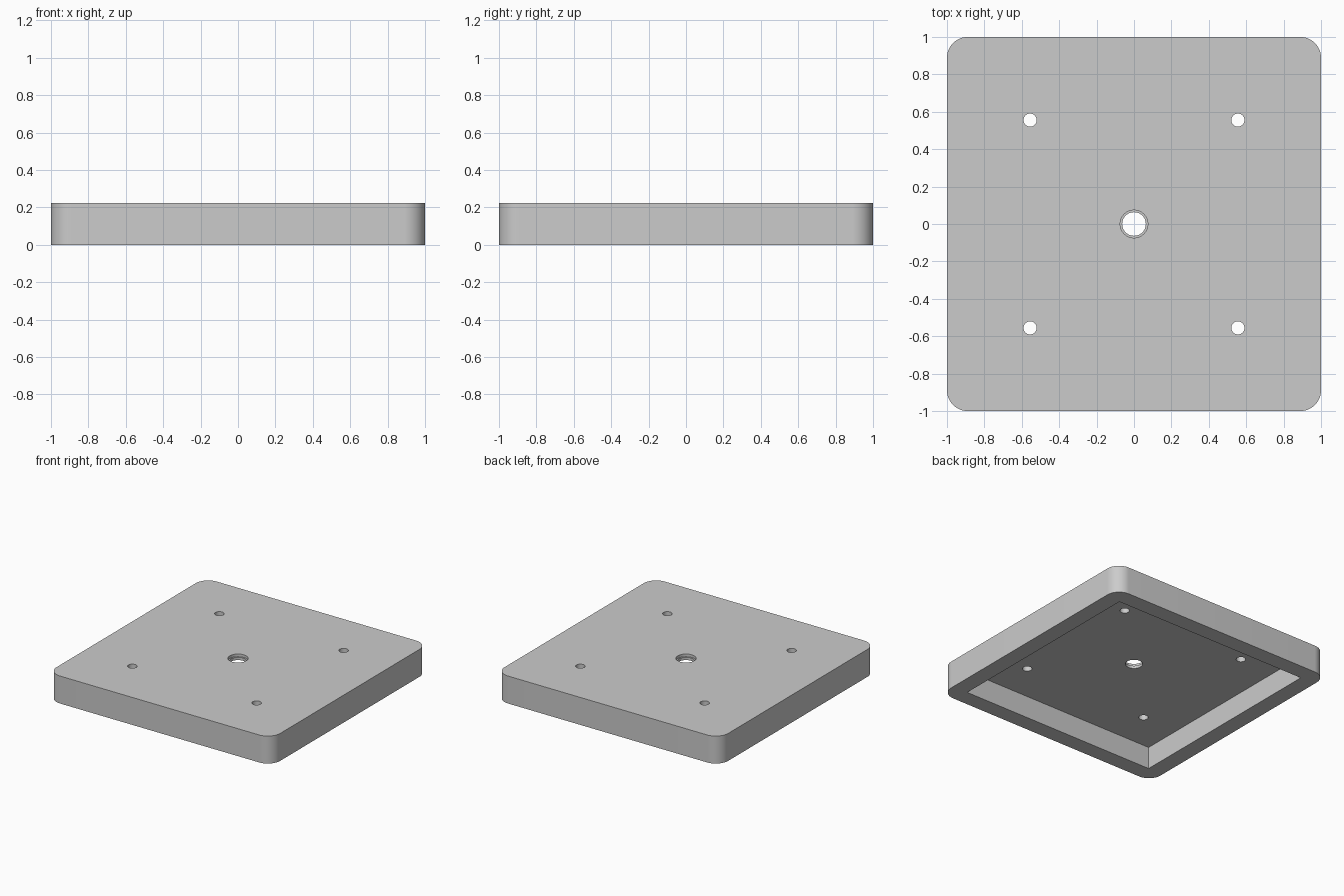
import bpy, bmesh, math

if "Cube" in bpy.data.objects:
    bpy.data.objects.remove(bpy.data.objects["Cube"])

H = 0.222        # overall height
FLOOR = 0.178    # underside of the top plate
R = 0.111        # outer corner radius

grey = bpy.data.materials.new("light grey")
grey.diffuse_color = (0.6, 0.6, 0.6, 1)
grey.use_nodes = True
grey.node_tree.nodes["Principled BSDF"].inputs["Base Color"].default_value = grey.diffuse_color


def prism(name, outline, z0, z1):
    """Solid made by extruding a flat outline from z0 to z1."""
    bm = bmesh.new()
    face = bm.faces.new([bm.verts.new((x, y, z0)) for x, y in outline])
    top = bmesh.ops.extrude_face_region(bm, geom=[face])["geom"]
    verts = [v for v in top if isinstance(v, bmesh.types.BMVert)]
    bmesh.ops.translate(bm, verts=verts, vec=(0, 0, z1 - z0))
    bmesh.ops.recalc_face_normals(bm, faces=bm.faces)
    mesh = bpy.data.meshes.new(name)
    bm.to_mesh(mesh)
    bm.free()
    mesh.materials.append(grey)
    obj = bpy.data.objects.new(name, mesh)
    bpy.context.collection.objects.link(obj)
    return obj


def arc(cx, cy, r, start, sweep, n):
    angles = [math.radians(start + sweep * i / n) for i in range(n + 1)]
    return [(cx + r * math.cos(a), cy + r * math.sin(a)) for a in angles]


def circle(cx, cy, r, n=48):
    return arc(cx, cy, r, 0, 360, n)[:-1]


# Base plate: square block with rounded upright corners
c = 1 - R
outline = []
for i, (sx, sy) in enumerate([(1, 1), (-1, 1), (-1, -1), (1, -1)]):
    outline += arc(sx * c, sy * c, R, 90 * i, 90, 16)
plate = prism("base_plate", outline, 0, H)

# Square recess underneath, four screw holes and a stepped centre hole
p, q = 0.867, 0.5555
cutters = [prism("recess_cutter", [(-p, -p), (p, -p), (p, p), (-p, p)], -0.1, FLOOR)]
for x in (-q, q):
    for y in (-q, q):
        cutters.append(prism("screw_hole_cutter", circle(x, y, 0.035, 32), 0.1, H + 0.1))
cutters.append(prism("centre_hole_cutter", circle(0, 0, 0.063), 0.1, H + 0.1))
cutters.append(prism("centre_step_cutter", circle(0, 0, 0.074), H - 0.022, H + 0.12))

bpy.context.view_layer.objects.active = plate
plate.select_set(True)
for cutter in cutters:
    mod = plate.modifiers.new("cut", 'BOOLEAN')
    mod.operation = 'DIFFERENCE'
    mod.solver = 'EXACT'
    mod.object = cutter
    bpy.ops.object.modifier_apply(modifier=mod.name)
    bpy.data.objects.remove(cutter)

# Smooth round walls, crisp edges
bpy.ops.object.shade_smooth_by_angle(angle=math.radians(30))
